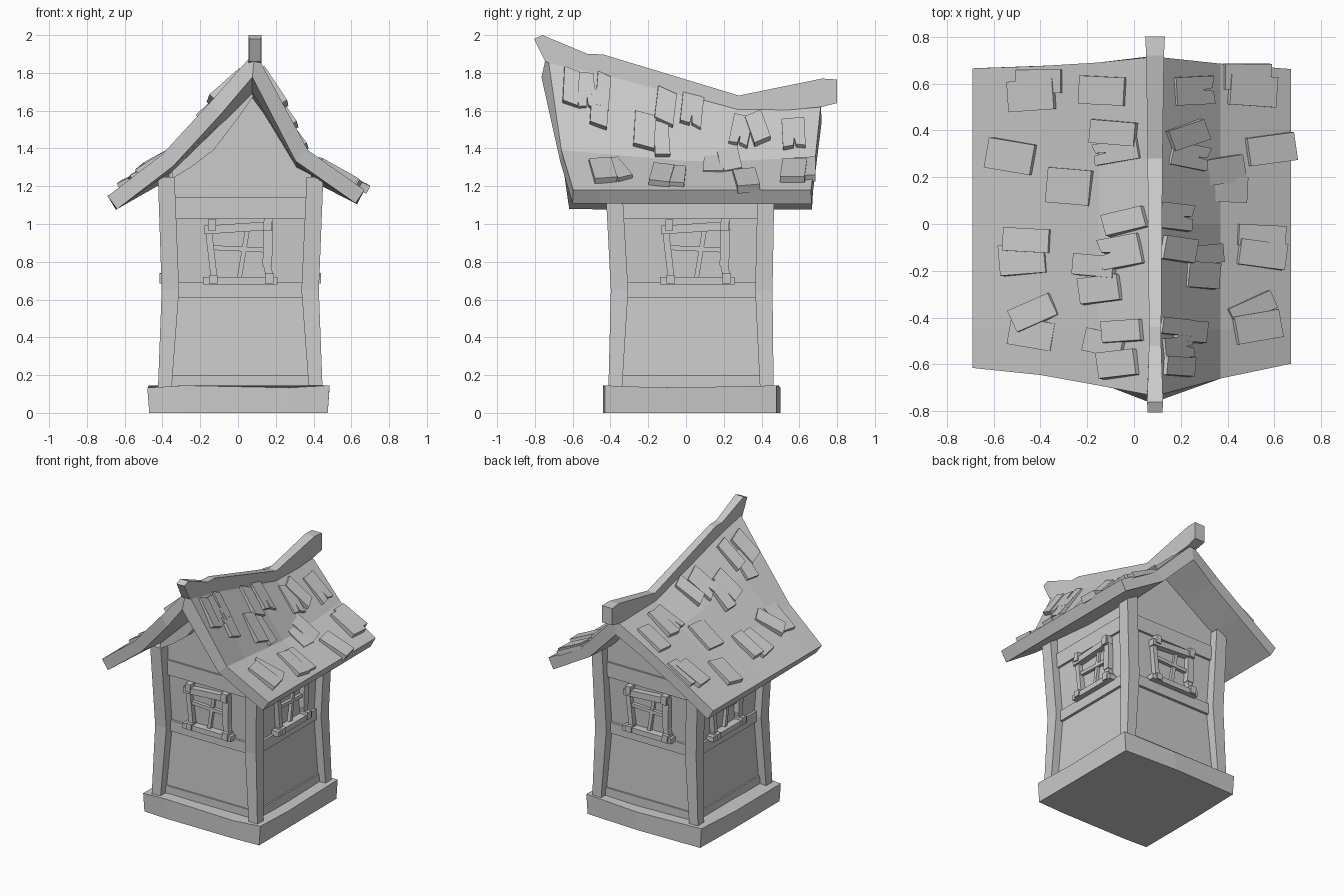
import bpy, bmesh, math
from mathutils import Vector, Matrix

cube = bpy.data.objects.get("Cube")
if cube:
    bpy.data.objects.remove(cube)

GREY = (0.6, 0.6, 0.6, 1)
grey = bpy.data.materials.new("plain_grey")
grey.use_nodes = True
grey.diffuse_color = GREY
grey.node_tree.nodes["Principled BSDF"].inputs["Base Color"].default_value = GREY

CENTRE = Vector((0.012, 0.03, 0))
RIDGE_X = 0.09


def finish(name, bm):
    bmesh.ops.recalc_face_normals(bm, faces=bm.faces)
    mesh = bpy.data.meshes.new(name)
    bm.to_mesh(mesh)
    bm.free()
    mesh.materials.append(grey)
    ob = bpy.data.objects.new(name, mesh)
    bpy.context.collection.objects.link(ob)
    return ob


def skin(bm, rings):
    """Join successive rings with quads and return the vertex rows."""
    rows = [[bm.verts.new(point) for point in ring] for ring in rings]
    count = len(rows[0])
    for lower, upper in zip(rows, rows[1:]):
        for i in range(count):
            j = (i + 1) % count
            bm.faces.new((lower[i], lower[j], upper[j], upper[i]))
    bm.faces.new(rows[0][::-1])
    return rows


def loft(name, rings):
    """Closed solid through rings that share one point count."""
    bm = bmesh.new()
    rows = skin(bm, rings)
    bm.faces.new(rows[-1])
    return finish(name, bm)


def square(x, y, z, half):
    return [(x - half, y - half, z), (x + half, y - half, z),
            (x + half, y + half, z), (x - half, y + half, z)]


def lerp_path(points, t):
    """Piecewise linear lookup, extended past both ends."""
    for start, end in zip(points, points[1:]):
        if t <= end[0] or end == points[-1]:
            return start[1] + (end[1] - start[1]) * (t - start[0]) / (end[0] - start[0])


def roof_z(x, y):
    """Height of the sagging roof surface."""
    ridge = lerp_path([(-0.73, 1.91), (-0.45, 1.83), (0.28, 1.64), (0.71, 1.64)], y)
    knee = lerp_path([(-0.65, 1.38), (0.1, 1.315), (0.68, 1.345)], y)
    if x < RIDGE_X:
        return lerp_path([(-0.68, 1.155), (-0.4, knee - 0.01), (RIDGE_X, ridge)], x)
    return lerp_path([(RIDGE_X, ridge), (0.37, knee + 0.01), (0.67, 1.18)], x)


# Plinth with a slightly uneven rim
def plinth_ring(z, flare, wobble):
    plan = [(-0.47, -0.43), (-0.28, -0.44), (0.26, -0.44), (0.475, -0.43), (0.475, -0.1),
            (0.475, 0.48), (0.05, 0.5), (-0.46, 0.49), (-0.47, 0.1)]
    return [(x + math.copysign(flare, x), y, z - wobble * (i % 2 == 0)) for i, (x, y) in enumerate(plan)]


loft("plinth", [plinth_ring(0, 0, 0), plinth_ring(0.145, 0.01, 0.012)])


# Walls, pinched at mid height, running up into the gables
def wall_ring(z, half):
    xs = [CENTRE.x + half * f for f in (-1, -0.35, 0.2, 0.55, 1)]
    xs[2] = RIDGE_X
    plan = [(x, CENTRE.y - half) for x in xs] + [(x, CENTRE.y + half) for x in reversed(xs)]
    return [(x, y, z or roof_z(x, y) - 0.07) for x, y in plan]


bm = bmesh.new()
top = skin(bm, [wall_ring(0.1, 0.378), wall_ring(0.62, 0.358),
                wall_ring(1.15, 0.378), wall_ring(None, 0.378)])[-1]
for i in range(4):
    bm.faces.new((top[i], top[i + 1], top[8 - i], top[9 - i]))
finish("walls", bm)

# Curved board under the front gable
ARCH = [(-0.35, 1.24), (-0.25, 1.3), (-0.13, 1.39), (0, 1.56), (RIDGE_X, 1.69),
        (0.18, 1.56), (0.26, 1.43), (0.38, 1.29)]
arch_rings = []
for x, z in ARCH:
    arch_rings.append([(x, y, h) for y, h in ((-0.42, z), (-0.34, z), (-0.34, roof_z(x, -0.34) - 0.06),
                                              (-0.42, roof_z(x, -0.42) - 0.06))])
loft("gable_arch", arch_rings)

# Horizontal beams around the walls
for name, low, high, half in (("sill_beam", 0.12, 0.2, 0.385),
                              ("middle_beam", 0.61, 0.69, 0.378),
                              ("top_beam", 1.03, 1.14, 0.39)):
    loft(name, [square(CENTRE.x, CENTRE.y, z, half) for z in (low, high)])

# Crooked corner posts
for side, post_x in (("right", (-0.388, -0.358, -0.38)), ("left", (0.412, 0.382, 0.408))):
    for end, post_y in (("front", (-0.375, -0.352, -0.385)), ("back", (0.428, 0.412, 0.425))):
        loft(end + "_" + side + "_post",
             [square(*section) for section in zip(post_x, post_y, (0.12, 0.65, 1.25), (0.036, 0.046, 0.044))])

# Windows: crooked boards as start, end, width and depth, repeated on each wall
BOARDS = [("lintel", (-0.18, 0.968), (0.185, 0.992), 0.045, 0.05),
          ("right_lintel_peg", (-0.14, 0.965), (-0.135, 1.025), 0.04, 0.06),
          ("left_lintel_peg", (0.155, 0.965), (0.16, 1.03), 0.045, 0.06),
          ("right_jamb", (-0.155, 0.96), (-0.125, 0.7), 0.035, 0.035),
          ("left_jamb", (0.16, 0.97), (0.155, 0.78), 0.05, 0.04),
          ("left_jamb_foot", (0.15, 0.8), (0.175, 0.69), 0.04, 0.035),
          ("window_sill", (-0.185, 0.7), (0.21, 0.7), 0.038, 0.05),
          ("right_sill_peg", (-0.13, 0.685), (-0.13, 0.73), 0.045, 0.06),
          ("left_sill_peg", (0.165, 0.685), (0.168, 0.74), 0.045, 0.06),
          ("mullion", (0.05, 0.97), (0.005, 0.7), 0.025, 0.02),
          ("crossbar", (-0.14, 0.875), (0.145, 0.862), 0.025, 0.025)]
for quarter, wall in enumerate(("front", "left", "back", "right")):
    origin = CENTRE + Vector((0, 0.03 * (quarter % 2), 0))
    turn = Matrix.Translation(origin) @ Matrix.Rotation(quarter * math.pi / 2, 4, "Z")
    for name, start, end, width, depth in BOARDS:
        start, end = Vector(start), Vector(end)
        along = (end - start).normalized() * width / 2
        across = Vector((-along.y, along.x))
        corners = (start - across, end - across, end + across, start + across)
        loft(wall + "_" + name, [[turn @ Vector((c.x - CENTRE.x, y, c.y)) for c in corners]
                                 for y in (-0.35, -0.367 - depth)])

# Sagging roof sheet, thickened downwards: x, front edge y, back edge y
bm = bmesh.new()
grid = []
for x, front, back in ((-0.69, -0.615, 0.665), (-0.4, -0.645, 0.675), (-0.15, -0.69, 0.69),
                       (RIDGE_X, -0.735, 0.715), (0.37, -0.66, 0.685), (0.67, -0.597, 0.662)):
    grid.append([bm.verts.new((x, y, roof_z(x, y))) for y in (front, -0.45, 0, 0.28, back)])
for a, b in zip(grid, grid[1:]):
    for i in range(4):
        bm.faces.new((a[i], b[i], b[i + 1], a[i + 1]))
roof = finish("roof", bm)
if roof.data.polygons[0].normal.z < 0:
    roof.data.flip_normals()
thickness = roof.modifiers.new("thickness", "SOLIDIFY")
thickness.thickness = 0.085
thickness.offset = -1
thickness.use_even_offset = True

# Ridge beam sections: bottom y and z, top y and z, half width
SECTIONS = [(-0.745, 1.86, -0.805, 1.98, 0.032), (-0.72, 1.85, -0.76, 2.0, 0.034),
            (-0.52, 1.78, -0.52, 1.9, 0.026), (-0.44, 1.76, -0.44, 1.898, 0.026),
            (0.28, 1.58, 0.28, 1.68, 0.032),
            (0.72, 1.62, 0.72, 1.77, 0.038), (0.8, 1.64, 0.8, 1.765, 0.042)]
loft("ridge_beam", [[(RIDGE_X - w, low_y, low_z), (RIDGE_X + w, low_y, low_z),
                     (RIDGE_X + w, high_y, high_z), (RIDGE_X - w, high_y, high_z)]
                    for low_y, low_z, high_y, high_z, w in SECTIONS])


# Shingles lying on the roof
def shingle(name, x, y, width, turn, lift, split):
    side = -1 if x < RIDGE_X else 1
    step = 0.02
    slope_x = (roof_z(x + step, y) - roof_z(x - step, y)) / (2 * step)
    slope_y = (roof_z(x, y + step) - roof_z(x, y - step)) / (2 * step)
    normal = Vector((-slope_x, -slope_y, 1)).normalized()
    length = 0.22 * normal.z
    outline = [(-0.5, -0.5), (0.5, -0.5), (0.5, 0.5), (-0.5, 0.5)]
    if split:
        outline[2:2] = [(0.47, -0.04), (0.2, 0.02), (0.44, 0.07)]
    bottom, top = [], []
    for u, v in outline:
        p = Matrix.Rotation(math.radians(turn), 2) @ Vector((u * length * side, v * width))
        base = Vector((x + p.x, y + p.y, roof_z(x, y) + slope_x * p.x + slope_y * p.y))
        bottom.append(base - normal * 0.012)
        top.append(base + normal * (lift + u * 0.014))
    loft(name, [bottom, top])


# Shingle places on each slope: x, y, width, turn in degrees
RIGHT_SLOPE = [(-0.4, 0.61, 0.1, 0), (-0.43, 0.55, 0.13, 4), (-0.13, 0.57, 0.12, -3), (-0.08, 0.39, 0.1, -5),
               (-0.07, 0.31, 0.09, 10), (-0.52, 0.29, 0.13, -10), (-0.27, 0.16, 0.15, -5),
               (-0.45, -0.07, 0.1, -3), (-0.47, -0.15, 0.13, 5), (-0.03, 0.01, 0.09, 15),
               (-0.05, -0.12, 0.13, 12), (-0.16, -0.18, 0.09, -5), (-0.14, -0.28, 0.11, 8),
               (-0.42, -0.38, 0.1, 25), (-0.43, -0.47, 0.12, -10), (-0.04, -0.46, 0.09, 5),
               (-0.12, -0.51, 0.1, -12), (-0.06, -0.6, 0.11, 8)]
LEFT_SLOPE = [(0.48, 0.63, 0.11, 0), (0.5, 0.57, 0.13, -4), (0.25, 0.57, 0.12, 3), (0.22, 0.38, 0.09, 20),
              (0.23, 0.29, 0.1, -12), (0.37, 0.23, 0.11, 10), (0.38, 0.15, 0.11, -3), (0.58, 0.32, 0.12, 8),
              (0.17, 0.03, 0.11, -8), (0.18, -0.11, 0.1, -10), (0.3, -0.13, 0.08, 5), (0.28, -0.22, 0.11, -5),
              (0.54, -0.05, 0.09, -3), (0.54, -0.13, 0.11, -8), (0.5, -0.36, 0.08, 25), (0.52, -0.44, 0.12, 10),
              (0.17, -0.44, 0.07, -8), (0.23, -0.46, 0.09, -6), (0.18, -0.53, 0.09, 5), (0.18, -0.61, 0.08, -5)]
for slope, places in (("right", RIGHT_SLOPE), ("left", LEFT_SLOPE)):
    for i, (x, y, width, turn) in enumerate(places):
        shingle("%s_shingle_%d" % (slope, i + 1), x, y, width, turn,
                0.02 + 0.007 * (i % 2), abs(x - RIDGE_X) < 0.2 and i % 2 == 0)
